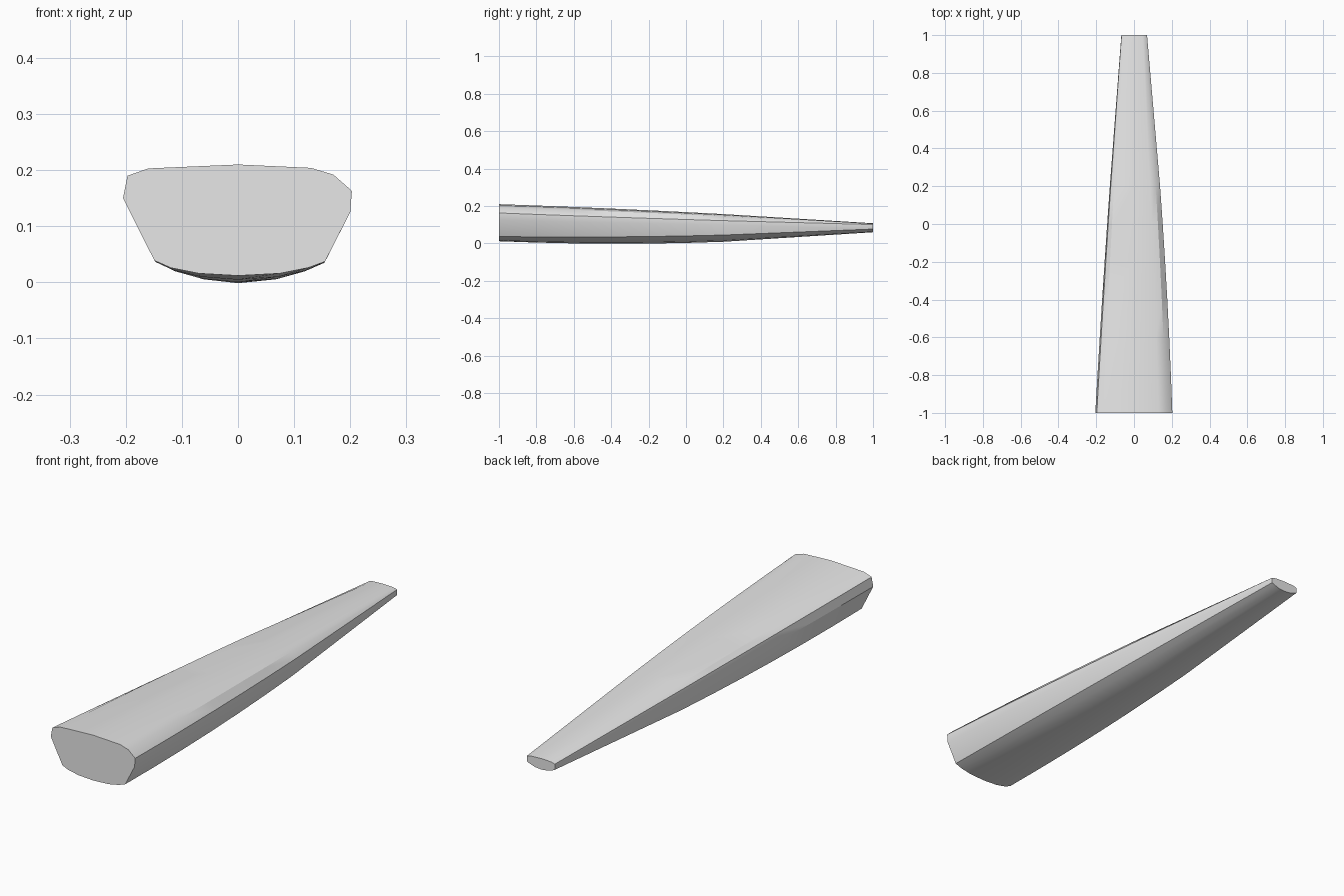
import bpy
import bmesh
from math import radians
from mathutils import Vector

default_cube = bpy.data.objects.get("Cube")
if default_cube:
    bpy.data.objects.remove(default_cube, do_unlink=True)

# Cross-sections as (x, z) in thousandths, clockwise from the top centre
WIDE_END = [(0, 210), (130, 204), (170, 192), (203, 163), (200, 125),
            (155, 37), (125, 26), (75, 16), (0, 12), (-70, 16),
            (-120, 26), (-149, 39), (-205, 150), (-197, 190), (-160, 203)]
MIDDLE = [(0, 157), (85, 153), (115, 146), (138, 122), (138, 100),
          (124, 45), (95, 30), (55, 16), (0, 9), (-50, 16),
          (-88, 30), (-117, 45), (-128, 110), (-123, 138), (-105, 152)]
NARROW_END = [(0, 108), (45, 106), (58, 104), (69, 101), (69, 90),
              (69, 77), (55, 71), (30, 63), (0, 60), (-30, 63),
              (-55, 71), (-67, 77), (-67, 88), (-66, 101), (-50, 106)]
FRONT, KINK, BACK = -1.0, 0.2, 1.0
BELLY_STEPS = 6


def weights(y):
    """Curved blend ahead of the kink, used to swell the belly."""
    return ((y - KINK) * (y - BACK) / ((FRONT - KINK) * (FRONT - BACK)),
            (y - FRONT) * (y - BACK) / ((KINK - FRONT) * (KINK - BACK)),
            (y - FRONT) * (y - KINK) / ((BACK - FRONT) * (BACK - KINK)))


def section(y):
    """Blend the three cross-sections into one ring of points at y."""
    ring = []
    for trio in zip(WIDE_END, MIDDLE, NARROW_END):
        point = sum((Vector(p) * w for p, w in zip(trio, weights(y))),
                    Vector((0, 0)))
        ring.append(Vector((point.x / 1000, y, point.y / 1000)))
    return ring


# Curved stations up to the kink, then one straight taper to the narrow end
stations = [FRONT + (KINK - FRONT) * i / BELLY_STEPS
            for i in range(BELLY_STEPS + 1)] + [BACK]

# Loft the rings and cap both ends
bm = bmesh.new()
rings = [[bm.verts.new(point) for point in section(y)] for y in stations]
for ring, following in zip(rings, rings[1:]):
    for i in range(len(ring)):
        j = (i + 1) % len(ring)
        bm.faces.new((ring[i], ring[j], following[j], following[i]))
bm.faces.new(rings[0])
bm.faces.new(rings[-1])
bmesh.ops.recalc_face_normals(bm, faces=bm.faces)

mesh = bpy.data.meshes.new("tapered_body")
bm.to_mesh(mesh)
bm.free()
body = bpy.data.objects.new("tapered_body", mesh)
bpy.context.collection.objects.link(body)

# Single plain grey
grey = bpy.data.materials.new("light_grey")
grey.use_nodes = True
colour = (0.8, 0.8, 0.8, 1)
grey.diffuse_color = colour
grey.node_tree.nodes["Principled BSDF"].inputs["Base Color"].default_value = colour
mesh.materials.append(grey)

# Smooth flanks with crisp ridges and end caps
bpy.ops.object.select_all(action="DESELECT")
body.select_set(True)
bpy.context.view_layer.objects.active = body
bpy.ops.object.shade_smooth_by_angle(angle=radians(30))
